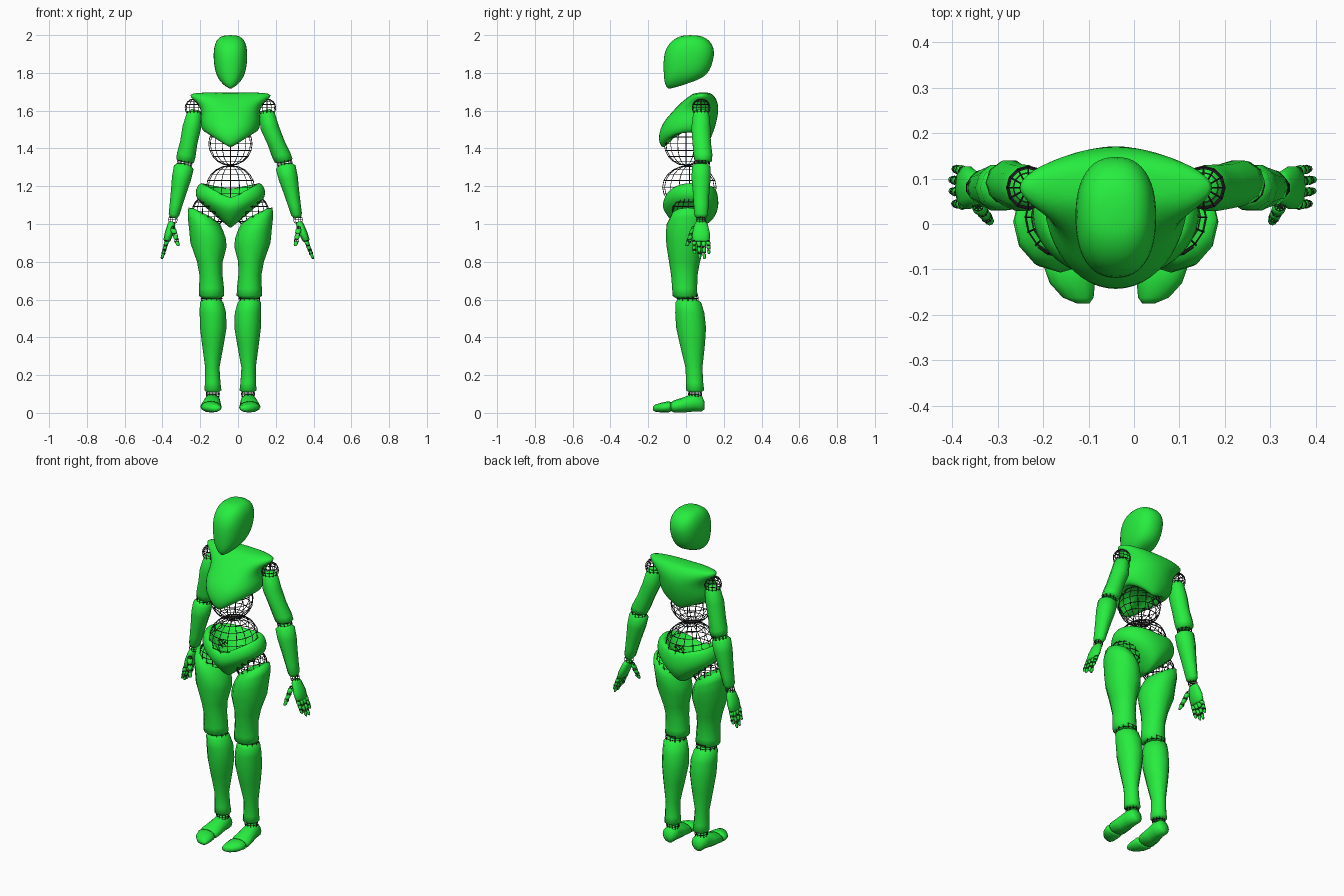
import bpy, bmesh, math
from mathutils import Vector

CX = -0.04  # the body's middle line


def material(name, col):
    m = bpy.data.materials.new(name)
    m.diffuse_color = col
    return m


GREEN = material("green", (0.02, 0.85, 0.05, 1))
DARK = material("dark_wire", (0.03, 0.03, 0.03, 1))


def skin(name, rings, subsurf=0):
    """Bridge rings of points into a closed, smooth body part."""
    bm = bmesh.new()
    loops = [[bm.verts.new(p) for p in ring] for ring in rings]
    n = len(loops[0])
    for a, b in zip(loops, loops[1:]):
        for i in range(n):
            bm.faces.new((a[i], a[(i + 1) % n], b[(i + 1) % n], b[i]))
    bm.faces.new(loops[0])
    bm.faces.new(loops[-1])
    bmesh.ops.recalc_face_normals(bm, faces=bm.faces)
    for f in bm.faces:
        f.smooth = True
    me = bpy.data.meshes.new(name)
    bm.to_mesh(me)
    bm.free()
    me.materials.append(GREEN)
    ob = bpy.data.objects.new(name, me)
    bpy.context.collection.objects.link(ob)
    if subsurf:
        ob.modifiers.new("smooth", "SUBSURF").levels = subsurf
        ob.modifiers["smooth"].render_levels = subsurf
    return ob


def angles(n):
    return [2 * math.pi * i / n for i in range(n)]


def limb(name, rings, n=12, axis="z"):
    """Rings are (x, y, z, radius x, other radius, optional sideways tilt)."""
    out = []
    for x, y, z, rx, r2, *tilt in rings:
        t = tilt[0] if tilt else 0
        if axis == "z":
            out.append([(x + rx * math.cos(a), y + r2 * math.sin(a), z + t * rx * math.cos(a)) for a in angles(n)])
        else:
            out.append([(x + rx * math.cos(a), y, z + r2 * math.sin(a)) for a in angles(n)])
    return skin(name, out)


def shell(name, rows, power=1.0):
    """Rows are (half width, y front, y back, z side, z front, z back, y of the sides)."""
    out = []
    for rx, yf, yb, zs, zf, zb, *mid in rows:
        ym = mid[0] if mid else (yf + yb) / 2
        ring = []
        for a in angles(24):
            c, s = math.cos(a), math.sin(a)
            c, s = (math.copysign(abs(v) ** power, v) if abs(v) > 1e-6 else 0 for v in (c, s))
            y = ym + s * (yb - ym if s > 0 else ym - yf)
            z = zs + ((zb if s > 0 else zf) - zs) * (1 - abs(c))
            ring.append((CX + rx * c, y, z))
        out.append(ring)
    return skin(name, out, 1)


def wire_ball(name, loc, r, seg=16, rows=10, thick=0.004):
    """Joint drawn as a cage of thin wires."""
    bm = bmesh.new()
    bmesh.ops.create_uvsphere(bm, u_segments=seg, v_segments=rows, radius=1)
    r = r if isinstance(r, tuple) else (r, r, r)
    bmesh.ops.scale(bm, vec=Vector(r), verts=bm.verts)
    me = bpy.data.meshes.new(name)
    bm.to_mesh(me)
    bm.free()
    me.materials.append(DARK)
    ob = bpy.data.objects.new(name, me)
    ob.location = loc
    bpy.context.collection.objects.link(ob)
    ob.modifiers.new("wire", "WIREFRAME").thickness = thick


# Head
shell("head", [
    (.02, -.085, -.05, 1.722, 1.71, 1.725), (.045, -.107, .03, 1.745, 1.722, 1.752),
    (.07, -.117, .09, 1.775, 1.76, 1.772), (.084, -.12, .128, 1.82, 1.82, 1.81),
    (.09, -.12, .146, 1.87, 1.87, 1.87), (.09, -.113, .152, 1.915, 1.915, 1.91),
    (.083, -.092, .14, 1.955, 1.955, 1.955), (.066, -.055, .108, 1.985, 1.985, 1.985),
    (.035, -.015, .065, 2.0, 2.0, 2.0)], 0.85)

# Chest, hollow below
shell("chest", [
    (.09, -.07, .08, 1.52, 1.46, 1.48, .02), (.12, -.12, .115, 1.48, 1.38, 1.42, .03),
    (.147, -.145, .132, 1.49, 1.42, 1.45, .04), (.16, -.147, .148, 1.52, 1.47, 1.49, .05),
    (.16, -.128, .163, 1.56, 1.53, 1.54, .06), (.152, -.085, .172, 1.60, 1.58, 1.59, .07),
    (.178, -.04, .172, 1.64, 1.63, 1.63, .08), (.217, -.005, .16, 1.673, 1.66, 1.665, .08),
    (.215, .025, .14, 1.69, 1.682, 1.687, .08), (.16, .05, .12, 1.697, 1.695, 1.697, .085)])

# Pelvis, an open bowl cut away over the legs
shell("pelvis", [
    (.02, 0, .05, .99, .978, .98), (.08, -.04, .10, 1.045, .976, .985),
    (.135, -.08, .145, 1.09, 1.01, 1.015), (.18, -.117, .167, 1.13, 1.06, 1.06),
    (.188, -.127, .175, 1.165, 1.09, 1.10), (.18, -.12, .17, 1.20, 1.12, 1.15),
    (.153, -.107, .155, 1.225, 1.14, 1.195), (.13, -.08, .12, 1.20, 1.13, 1.175),
    (.09, -.05, .09, 1.12, 1.08, 1.08)])

# Waist joints
wire_ball("upper_waist_joint", (CX, .0, 1.425), .115)
wire_ball("lower_waist_joint", (CX, .018, 1.195), (.127, .142, .115))

# Legs
for side, s in (("left", 1), ("right", -1)):
    def leg(part, rows, axis="z"):
        limb(f"{side}_{part}", [(CX + s * x, y, z, a, b, s * (t[0] if t else 0)) for x, y, z, a, b, *t in rows],
             12, axis)

    leg("thigh", [
        (.15, .01, 1.06, .05, .05, .5), (.14, .01, 1.045, .083, .09, .5), (.132, .005, 1.0, .094, .107, .4),
        (.122, .0, .95, .097, .107, .25), (.116, -.003, .89, .096, .101, .1), (.109, -.008, .80, .068, .082),
        (.103, -.009, .73, .061, .070), (.1, -.007, .66, .066, .066), (.1, -.006, .62, .067, .066),
        (.1, -.005, .605, .045, .045)])
    leg("calf", [
        (.1, .005, .605, .04, .045), (.1, .012, .585, .062, .068), (.093, .02, .53, .07, .077),
        (.091, .027, .45, .07, .079), (.093, .034, .36, .057, .066), (.096, .042, .24, .038, .045),
        (.094, .046, .16, .041, .045), (.093, .048, .12, .045, .048), (.093, .048, .108, .03, .03)])
    leg("foot", [
        (.095, .098, .04, .018, .02), (.095, .083, .05, .04, .043), (.096, .04, .055, .044, .048),
        (.1, -.01, .043, .05, .041), (.103, -.065, .034, .056, .032), (.103, -.08, .033, .04, .022)], "y")
    leg("toe", [
        (.103, -.08, .033, .045, .024), (.103, -.092, .032, .056, .03), (.096, -.13, .028, .05, .026),
        (.083, -.162, .025, .034, .019), (.072, -.175, .023, .014, .01)], "y")
    wire_ball(f"{side}_hip_joint", (CX + s * .115, .015, 1.065), .088)
    wire_ball(f"{side}_knee_joint", (CX + s * .1, .01, .605), .055, 12, 8)
    wire_ball(f"{side}_ankle_joint", (CX + s * .093, .048, .1), .035, 12, 8)

# Arms: each hangs along its own line of (height, distance from the middle)
LINES = {
    ("left", 1): [(1.61, .188), (1.51, .208), (1.32, .288), (1.03, .355), (.81, .44)],
    ("right", -1): [(1.61, .185), (1.51, .205), (1.32, .243), (1.03, .303), (.81, .365)],
}
for (side, s), line in LINES.items():
    def at(z):
        for (z1, x1), (z2, x2) in zip(line, line[1:]):
            if z >= z2 or z2 == line[-1][0]:
                return CX + s * (x1 + (x2 - x1) * (z1 - z) / (z1 - z2))

    def arm(part, rows, n=10):
        limb(f"{side}_{part}", [(at(z), y, z, a, b, s * .2) for y, z, a, b in rows], n)

    arm("upper_arm", [
        (.08, 1.605, .02, .028), (.08, 1.585, .04, .044), (.079, 1.51, .048, .053), (.083, 1.43, .045, .051),
        (.09, 1.365, .049, .052), (.091, 1.335, .047, .048), (.09, 1.325, .03, .03)])
    arm("forearm", [
        (.08, 1.32, .03, .03), (.08, 1.30, .052, .051), (.08, 1.24, .05, .053), (.08, 1.18, .042, .047),
        (.08, 1.10, .033, .041), (.08, 1.05, .028, .038), (.08, 1.032, .018, .026)])
    arm("palm", [
        (.08, 1.012, .014, .025), (.08, .998, .02, .037), (.08, .95, .022, .049),
        (.08, .915, .019, .048), (.08, .906, .012, .04)])
    wire_ball(f"{side}_shoulder_joint", (CX + s * .193, .08, 1.615), .047, 12, 8)
    wire_ball(f"{side}_elbow_joint", (at(1.322), .085, 1.322), .04, 12, 8)
    wire_ball(f"{side}_wrist_joint", (at(1.022), .08, 1.022), .025, 10, 6, .003)

    # Fingers and thumb: chains of tapered bones with small joints
    def digit(name, a, b, r, bones):
        a, b = Vector(a), Vector(b)
        for k in range(bones):
            p, q = a.lerp(b, k / bones), a.lerp(b, (k + .92) / bones)
            w = r * (1 - .15 * k)
            limb(f"{name}_{k + 1}", [(*p.lerp(q, t), w * f, w * f)
                                     for t, f in ((0, .6), (.15, 1), (.75, .9), (1, .5))], 8)
            wire_ball(f"{name}_joint_{k + 1}", p, r * .8, 8, 5, .002)

    for i, (y, tip_y, tip_z) in enumerate([(.043, .045, .838), (.068, .073, .815), (.093, .098, .812), (.117, .122, .84)]):
        digit(f"{side}_finger_{i + 1}", (at(.908), y, .908), (at(tip_z), tip_y, tip_z), .0125, 3)
    digit(f"{side}_thumb", (at(.975) - s * .015, .04, .975), (at(.88) - s * .07, .003, .88), .016, 3)
